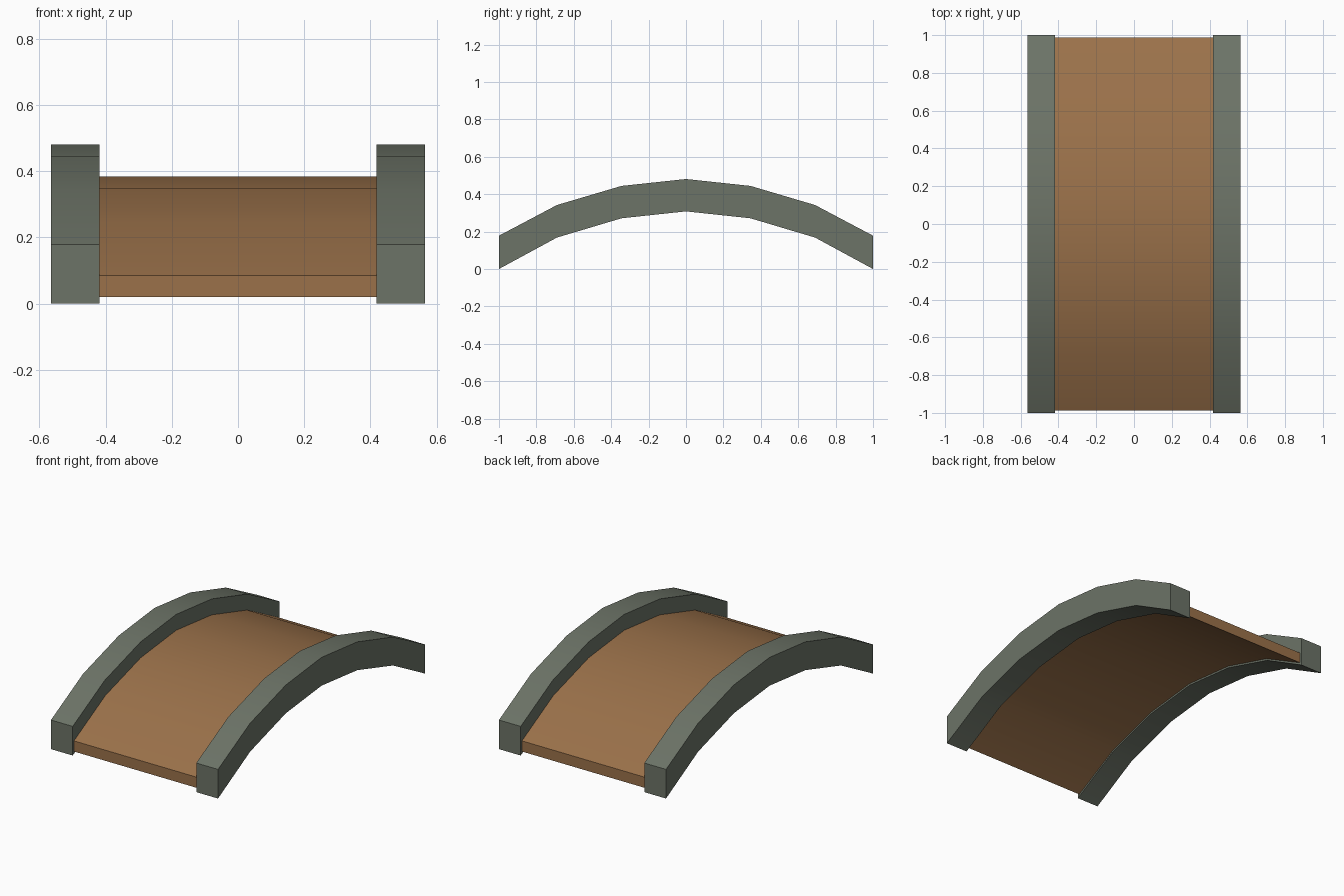
import bpy, bmesh, math

if "Cube" in bpy.data.objects:
    bpy.data.objects.remove(bpy.data.objects["Cube"])


def material(name, rgb):
    m = bpy.data.materials.new(name)
    m.diffuse_color = (*rgb, 1.0)
    m.use_nodes = True
    m.node_tree.nodes["Principled BSDF"].inputs["Base Color"].default_value = m.diffuse_color
    return m


def arch(name, x0, x1, tops, bottoms, mat):
    """Extrude a mirrored arch profile along x; points are (y, z) from end to crown."""
    def full(half):
        return half + [(-y, z) for y, z in reversed(half[:-1])]
    top, bot = full(tops), full(bottoms)
    bm = bmesh.new()
    rings = []
    for (yt, zt), (yb, zb) in zip(top, bot):
        rings.append([bm.verts.new(p) for p in
                      ((x0, yb, zb), (x1, yb, zb), (x1, yt, zt), (x0, yt, zt))])
    for a, b in zip(rings, rings[1:]):
        for i in range(4):
            j = (i + 1) % 4
            bm.faces.new((a[i], a[j], b[j], b[i]))
    bm.faces.new(rings[0])
    bm.faces.new(rings[-1][::-1])
    bmesh.ops.recalc_face_normals(bm, faces=bm.faces)
    me = bpy.data.meshes.new(name)
    bm.to_mesh(me)
    bm.free()
    me.materials.append(mat)
    ob = bpy.data.objects.new(name, me)
    bpy.context.collection.objects.link(ob)
    bpy.ops.object.select_all(action='DESELECT')
    ob.select_set(True)
    bpy.context.view_layer.objects.active = ob
    bpy.ops.object.shade_smooth_by_angle(angle=math.radians(35))


stone = material("grey_green_stone", (0.15, 0.172, 0.135))
wood = material("brown_wood", (0.325, 0.165, 0.068))

# Arched side beams
rail_top = [(-1, 0.178), (-0.69, 0.342), (-0.345, 0.444), (0, 0.481)]
rail_bottom = [(-1, 0.003), (-0.69, 0.168), (-0.345, 0.271), (0, 0.308)]
rail_bottom[0] = (-1, 0.0)
for side, x0, x1 in (("left", -0.565, -0.418), ("right", 0.418, 0.565)):
    arch(side + "_beam", x0, x1, rail_top, rail_bottom, stone)

# Curved walkway between the beams
deck_top = [(-0.988, 0.085), (-0.685, 0.246), (-0.343, 0.347), (0, 0.384)]
deck_bottom = [(y, z - 0.065) for y, z in deck_top]
arch("walkway", -0.418, 0.418, deck_top, deck_bottom, wood)
